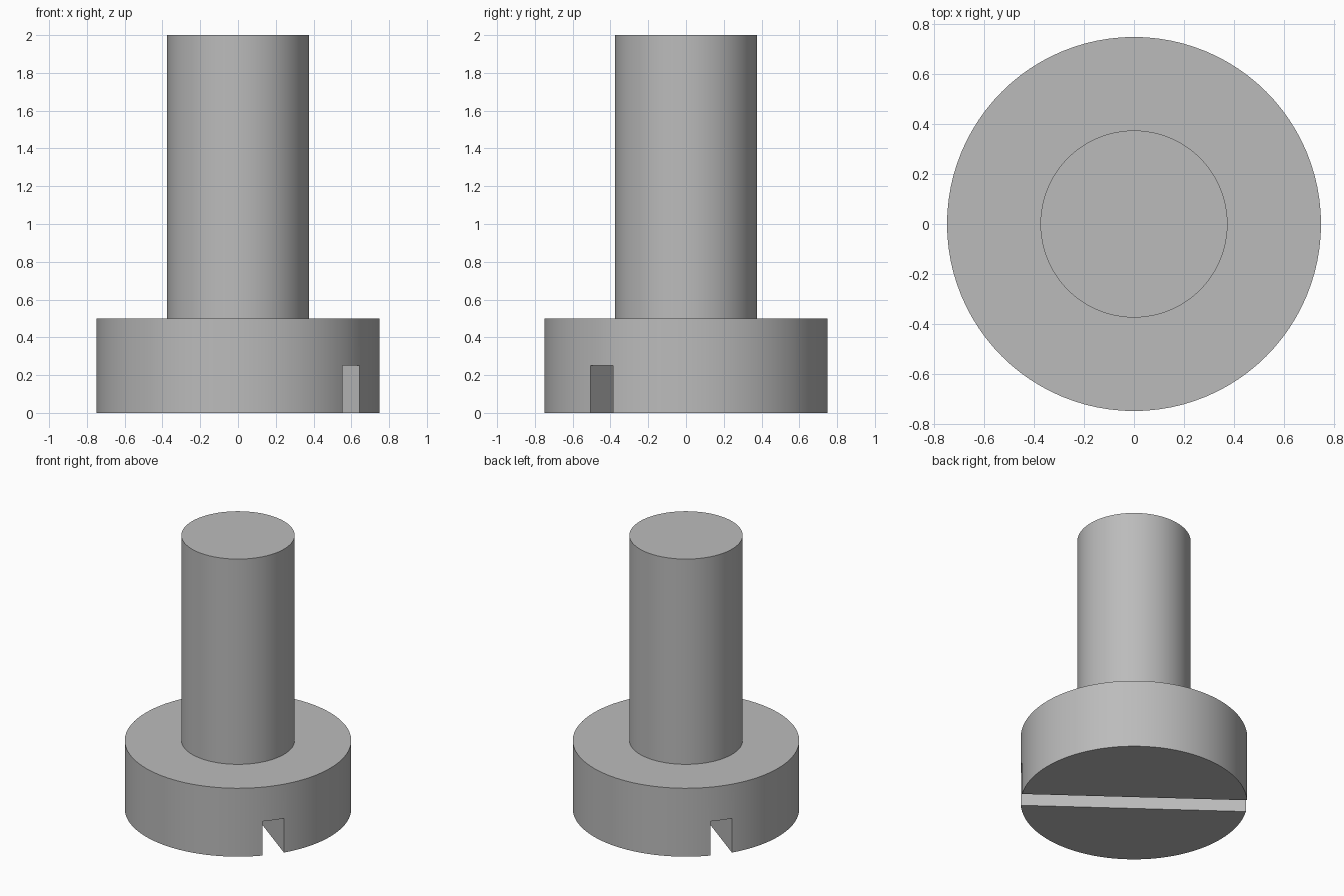
import bpy, bmesh, math
from mathutils import Vector, Matrix

HEAD_R, SHAFT_R, HEAD_H, TOTAL_H = 0.75, 0.375, 0.5, 2.0
SLOT_W, SLOT_D, SLOT_ANGLE = 0.15, 0.25, math.radians(-36.8)
SIDES = 96

default = bpy.data.objects.get("Cube")
if default:
    bpy.data.objects.remove(default, do_unlink=True)

# Plain grey metal
steel = bpy.data.materials.new("grey_steel")
steel.use_nodes = True
grey = (0.5, 0.5, 0.5, 1.0)
steel.diffuse_color = grey
steel.node_tree.nodes["Principled BSDF"].inputs["Base Color"].default_value = grey


def make_object(name, bm):
    bmesh.ops.recalc_face_normals(bm, faces=bm.faces)
    mesh = bpy.data.meshes.new(name)
    bm.to_mesh(mesh)
    bm.free()
    mesh.materials.append(steel)
    obj = bpy.data.objects.new(name, mesh)
    bpy.context.collection.objects.link(obj)
    return obj


# Screw body: head disc with the shaft extruded from its top
bm = bmesh.new()
bmesh.ops.create_cone(bm, cap_ends=True, segments=SIDES, radius1=HEAD_R, radius2=HEAD_R,
                      depth=HEAD_H, matrix=Matrix.Translation((0, 0, HEAD_H / 2)))
bm.normal_update()
top = max(bm.faces, key=lambda f: f.calc_center_median().z)
bmesh.ops.inset_region(bm, faces=[top], thickness=(HEAD_R - SHAFT_R) * math.cos(math.pi / SIDES),
                       use_even_offset=True)
shaft = bmesh.ops.extrude_face_region(bm, geom=[top])
bmesh.ops.delete(bm, geom=[top], context='FACES')
bmesh.ops.translate(bm, vec=Vector((0, 0, TOTAL_H - HEAD_H)),
                    verts=[v for v in shaft["geom"] if isinstance(v, bmesh.types.BMVert)])
screw = make_object("slotted_screw", bm)

# Driver slot cut straight across the underside of the head
bm = bmesh.new()
bmesh.ops.create_cube(bm, size=1, matrix=Matrix.Rotation(SLOT_ANGLE, 4, 'Z')
                      @ Matrix.Diagonal((2, SLOT_W, SLOT_D * 2, 1)))
cutter = make_object("slot_cutter", bm)
cutter.hide_render = True
cut = screw.modifiers.new("slot", 'BOOLEAN')
cut.operation = 'DIFFERENCE'
cut.solver = 'EXACT'
cut.object = cutter

# Bake the cut, drop the cutter and smooth the round sides
bpy.ops.object.select_all(action='DESELECT')
screw.select_set(True)
bpy.context.view_layer.objects.active = screw
bpy.ops.object.modifier_apply(modifier=cut.name)
bpy.data.objects.remove(cutter, do_unlink=True)
bpy.ops.object.shade_smooth_by_angle(angle=math.radians(30))
